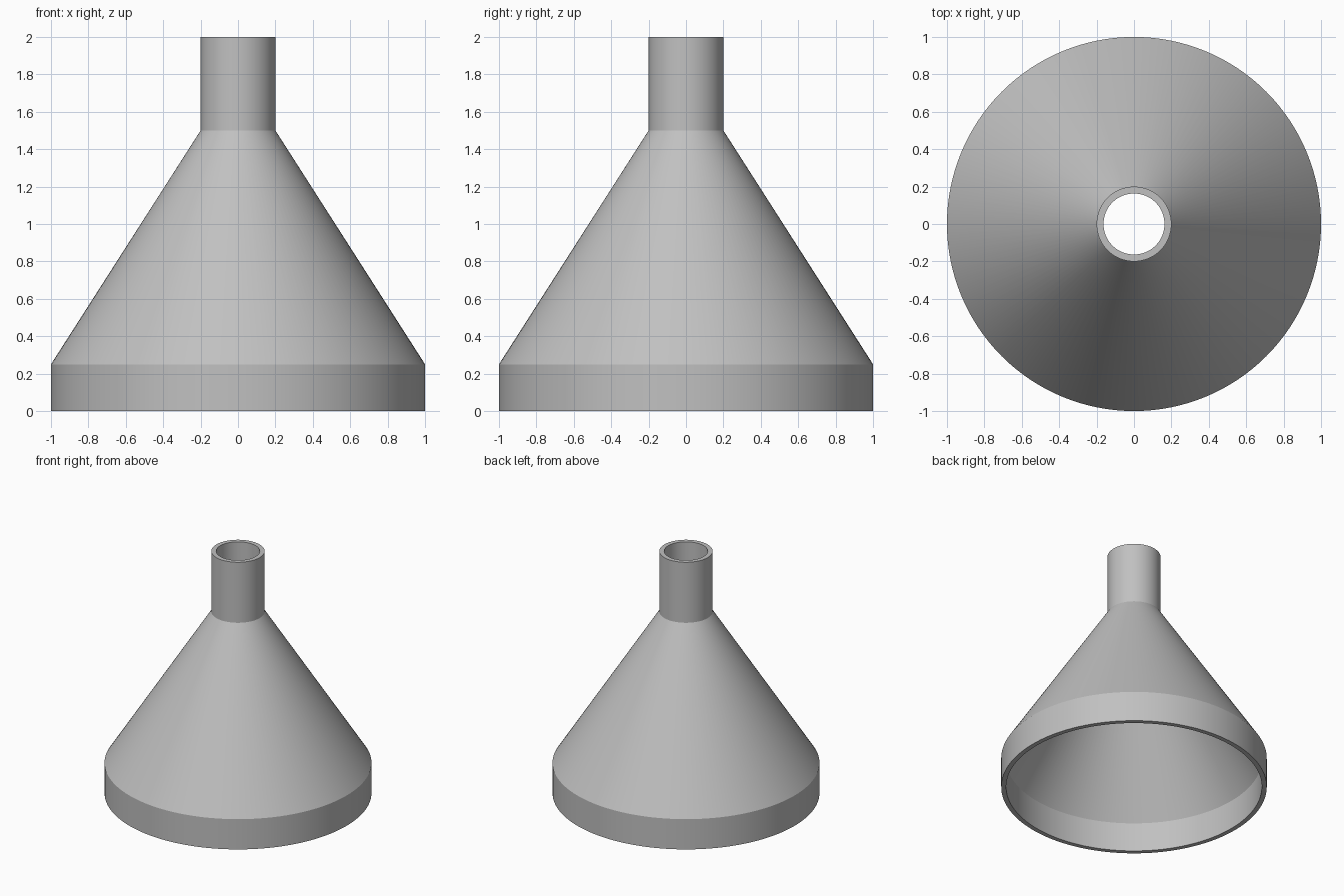
import bpy
import bmesh
import math

cube = bpy.data.objects.get("Cube")
if cube:
    bpy.data.objects.remove(cube, do_unlink=True)

# Plain grey material
grey = bpy.data.materials.new("plain_grey")
grey.use_nodes = True
colour = (0.53, 0.53, 0.53, 1.0)
grey.diffuse_color = colour
grey.node_tree.nodes["Principled BSDF"].inputs["Base Color"].default_value = colour

# Wall section: outside from the rim up to the spout, then back down the inside
SEGMENTS = 128
WALL = 0.037
RIM, SPOUT = 1.0, 0.2
RIM_TOP, SPOUT_BASE, HEIGHT = 0.25, 1.5, 2.0
half_angle = math.atan2(RIM - SPOUT, SPOUT_BASE - RIM_TOP) / 2
drop = WALL * math.tan(half_angle)      # keeps the cone wall evenly thick
section = [
    (RIM, 0), (RIM, RIM_TOP), (SPOUT, SPOUT_BASE), (SPOUT, HEIGHT),
    (SPOUT - WALL, HEIGHT), (SPOUT - WALL, SPOUT_BASE - drop),
    (RIM - WALL, RIM_TOP - drop), (RIM - WALL, 0),
]

# Revolve the section into a hollow funnel
bm = bmesh.new()
verts = [bm.verts.new((r, 0, z)) for r, z in section]
edges = [bm.edges.new((v, verts[(i + 1) % len(verts)])) for i, v in enumerate(verts)]
bmesh.ops.spin(bm, geom=verts + edges, cent=(0, 0, 0), axis=(0, 0, 1),
               angle=math.tau, steps=SEGMENTS, use_merge=True)
bmesh.ops.remove_doubles(bm, verts=bm.verts[:], dist=0.0001)
bmesh.ops.recalc_face_normals(bm, faces=bm.faces[:])
mesh = bpy.data.meshes.new("funnel")
bm.to_mesh(mesh)
bm.free()
mesh.materials.append(grey)

funnel = bpy.data.objects.new("funnel", mesh)
bpy.context.collection.objects.link(funnel)

# Smooth round walls with crisp seams
bpy.ops.object.select_all(action="DESELECT")
funnel.select_set(True)
bpy.context.view_layer.objects.active = funnel
bpy.ops.object.shade_smooth_by_angle(angle=math.radians(20))
